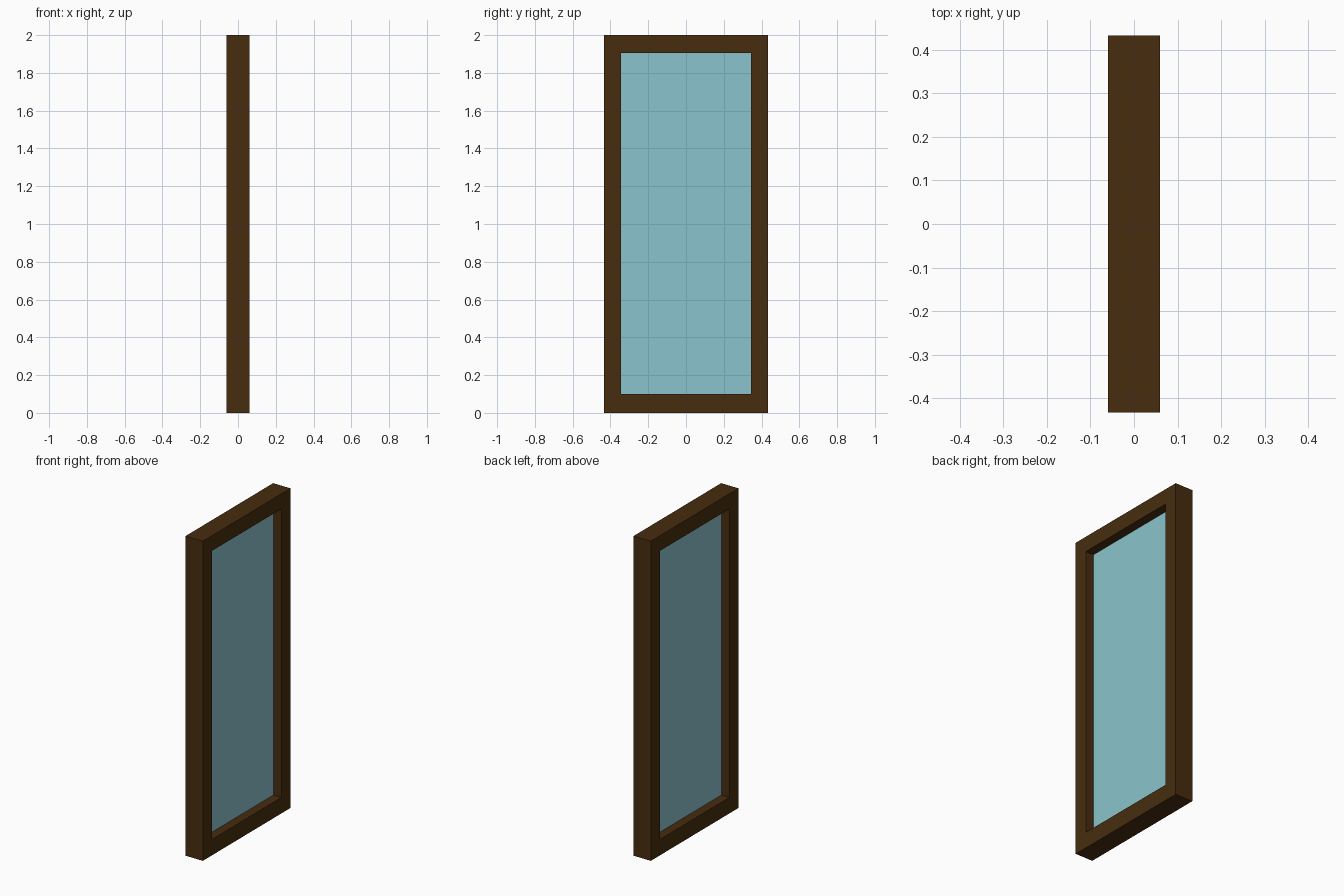
import bpy, bmesh

if "Cube" in bpy.data.objects:
    bpy.data.objects.remove(bpy.data.objects["Cube"])

def material(name, rgb):
    m = bpy.data.materials.new(name)
    m.diffuse_color = (*rgb, 1.0)
    m.use_nodes = True
    m.node_tree.nodes["Principled BSDF"].inputs["Base Color"].default_value = m.diffuse_color
    return m

wood = material("dark brown wood", (0.063, 0.026, 0.0046))
glass = material("pale blue glass", (0.26, 0.55, 0.61))

HX = 0.06                            # half depth of frame
OUTER = (0.433, 0.0, 2.0)            # half width, bottom, top
INNER = (0.345, 0.10, 1.905)

def rect(bm, x, size):
    w, lo, hi = size
    return [bm.verts.new((x, y, z)) for y, z in ((-w, lo), (w, lo), (w, hi), (-w, hi))]

def finish(bm, name, mat):
    bmesh.ops.recalc_face_normals(bm, faces=bm.faces)
    me = bpy.data.meshes.new(name)
    bm.to_mesh(me)
    bm.free()
    me.materials.append(mat)
    ob = bpy.data.objects.new(name, me)
    bpy.context.collection.objects.link(ob)
    return ob

# Frame: four rectangular loops joined into a closed ring
bm = bmesh.new()
loops = [rect(bm, HX, OUTER), rect(bm, HX, INNER), rect(bm, -HX, INNER), rect(bm, -HX, OUTER)]
for i in range(4):
    a, b = loops[i], loops[(i + 1) % 4]
    for j in range(4):
        k = (j + 1) % 4
        bm.faces.new((a[j], a[k], b[k], b[j]))
finish(bm, "window_frame", wood)

# Glass: thin pane in the middle of the frame depth
bm = bmesh.new()
bmesh.ops.create_cube(bm, size=1.0)
w, lo, hi = INNER
for v in bm.verts:
    v.co = (v.co.x * 0.008, v.co.y * 2 * w, (lo + hi) / 2 + v.co.z * (hi - lo))
finish(bm, "glass_pane", glass)
